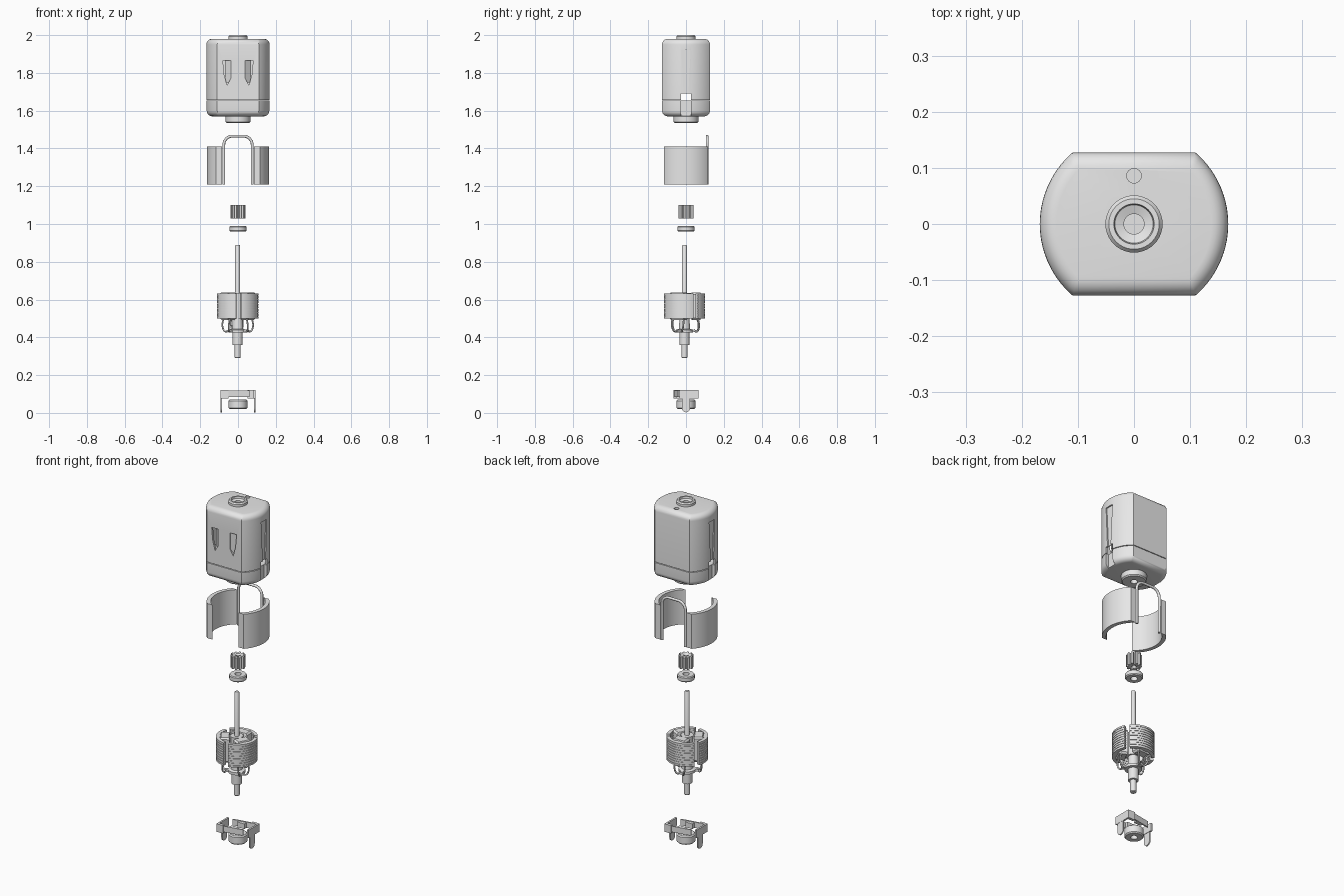
import bpy, bmesh
from math import sin, cos, asin, pi, radians
from mathutils import Matrix

cube = bpy.data.objects.get("Cube")
if cube:
    bpy.data.objects.remove(cube)

grey = bpy.data.materials.new("light_grey")
grey.use_nodes = True
grey.diffuse_color = (0.8, 0.8, 0.8, 1)
grey.node_tree.nodes["Principled BSDF"].inputs["Base Color"].default_value = (0.8, 0.8, 0.8, 1)


def select(ob):
    bpy.ops.object.select_all(action="DESELECT")
    ob.select_set(True)
    bpy.context.view_layer.objects.active = ob


def finish(name, bm):
    bmesh.ops.remove_doubles(bm, verts=bm.verts, dist=1e-5)
    bmesh.ops.recalc_face_normals(bm, faces=bm.faces)
    mesh = bpy.data.meshes.new(name)
    bm.to_mesh(mesh)
    bm.free()
    ob = bpy.data.objects.new(name, mesh)
    bpy.context.collection.objects.link(ob)
    mesh.materials.append(grey)
    select(ob)
    bpy.ops.object.shade_smooth_by_angle(angle=radians(35))
    return ob


AXES = {"z": lambda u, v, w: (u, v, w),
        "x": lambda u, v, w: (w, u, v),
        "y": lambda u, v, w: (u, w, v)}


def add_loft(bm, layers, axis="z", turn=0):
    """Skin equal-length outlines [(points, height), ...] and cap both ends."""
    spin = Matrix.Rotation(turn, 3, "Z")
    rings = []
    for pts, w in layers:
        ring = [bm.verts.new(AXES[axis](u, v, w)) for u, v in pts]
        for vert in ring:
            vert.co = spin @ vert.co
        rings.append(ring)
    n = len(rings[0])
    for a, b in zip(rings, rings[1:]):
        for i in range(n):
            j = (i + 1) % n
            bm.faces.new((a[i], a[j], b[j], b[i]))
    bm.faces.new(rings[0])
    bm.faces.new(rings[-1])


def loft(name, layers, axis="z", turn=0):
    bm = bmesh.new()
    add_loft(bm, layers, axis, turn)
    return finish(name, bm)


def prism(name, pts, lo, hi, axis="z", turn=0):
    return loft(name, [(pts, lo), (pts, hi)], axis, turn)


def lathe(name, profile, closed=False, at=(0, 0), steps=40):
    """Revolve (radius, height) points about z."""
    bm = bmesh.new()
    vs = [bm.verts.new((r, 0, z)) for r, z in profile]
    edges = [bm.edges.new(p) for p in zip(vs, vs[1:])]
    if closed:
        edges.append(bm.edges.new((vs[-1], vs[0])))
    bmesh.ops.spin(bm, geom=vs + edges, cent=(0, 0, 0), axis=(0, 0, 1),
                   angle=2 * pi, steps=steps)
    bmesh.ops.translate(bm, verts=bm.verts, vec=(*at, 0))
    return finish(name, bm)


def tube(name, points, radius, smooth=True):
    data = bpy.data.curves.new(name, "CURVE")
    data.dimensions = "3D"
    data.bevel_depth, data.bevel_resolution = radius, 3
    data.use_fill_caps = True
    sp = data.splines.new("NURBS" if smooth else "POLY")
    sp.points.add(len(points) - 1)
    for p, co in zip(sp.points, points):
        p.co = (*co, 1)
    if smooth:
        sp.order_u, sp.use_endpoint_u = 3, True
    ob = bpy.data.objects.new(name, data)
    bpy.context.collection.objects.link(ob)
    data.materials.append(grey)
    return ob


def cut(ob, cutter):
    cutter.hide_render = True
    mod = ob.modifiers.new("cut", "BOOLEAN")
    mod.operation, mod.solver, mod.object = "DIFFERENCE", "EXACT", cutter
    select(ob)
    bpy.ops.object.modifier_apply(modifier=mod.name)
    bpy.data.objects.remove(cutter)


def arc(r, a, b, n, cx=0, cy=0):
    return [(cx + r * cos(a + (b - a) * i / n), cy + r * sin(a + (b - a) * i / n))
            for i in range(n + 1)]


def circle(r, cx=0, cy=0, n=32):
    return arc(r, 0, 2 * pi, n, cx, cy)[:-1]


def rect(x0, x1, y0, y1):
    return [(x0, y0), (x1, y0), (x1, y1), (x0, y1)]


# Housing: round outline with flat front and back
def outline(inset):
    r, h = 0.168 - inset, 0.127 - inset
    a = asin(h / r)
    return arc(r, -a, a, 28) + arc(r, pi - a, pi + a, 28)


def rounded(z_end, direction, radius):
    return [(outline(radius * (1 - cos(t * pi / 12))),
             z_end + direction * radius * (sin(t * pi / 12) - 1)) for t in range(7)]


can = loft("motor_can", [(outline(0), 1.657)] + rounded(1.98, 1, 0.03))
cut(can, prism("can_hollow", outline(0.012), 1.6, 1.962))
cut(can, prism("shaft_hole", circle(0.03), 1.9, 2.05))
cut(can, prism("vent_hole", circle(0.013, 0, 0.086), 1.9, 2.05))
cap = loft("end_cap", [(outline(0), 1.653)] + rounded(1.57, -1, 0.03))
cut(cap, prism("cap_hole", circle(0.03), 1.5, 1.63))

for s in (-1, 1):
    # Front windows with a tab bent inwards
    window = [(s * 0.08, 1.865), (s * 0.038, 1.865), (s * 0.038, 1.77),
              (s * 0.058, 1.735), (s * 0.073, 1.79)]
    cut(can, prism("window_cutter", window, -0.2, -0.09, "y"))
    tab = [(s * 0.038, -0.125), (s * 0.07, -0.1), (s * 0.067, -0.095), (s * 0.036, -0.118)]
    prism("window_tab", tab, 1.75, 1.865)
    # Side groove and terminal notch
    groove = [(-0.025, 1.92), (0.025, 1.92), (0.012, 1.68), (-0.012, 1.68)]
    ends = sorted((s * 0.16, s * 0.2))
    cut(can, prism("groove_cutter", groove, *ends, "x"))
    for part in (can, cap):
        notch = rect(-0.027, 0.027, 1.56, 1.69)
        cut(part, prism("notch_cutter", notch, *sorted((s * 0.148, s * 0.2)), "x"))
for part in (can, cap):
    select(part)
    bpy.ops.object.shade_smooth_by_angle(angle=radians(35))

lathe("top_bearing", [(0.018, 1.95), (0.018, 1.985), (0.034, 1.99), (0.036, 2.0),
                      (0.045, 2.0), (0.051, 1.993), (0.051, 1.95)], True)
lathe("bottom_bearing", [(0.018, 1.62), (0.018, 1.535), (0.06, 1.535),
                         (0.066, 1.541), (0.066, 1.6)], True)

# Field magnets
a_out, a_in = asin(0.116 / 0.165), asin(0.116 / 0.143)
for side, turn in (("left", 0), ("right", pi)):
    prism(side + "_magnet", arc(0.165, -a_out, a_out, 24) + arc(0.143, a_in, -a_in, 24),
          1.21, 1.41, turn=turn)

# Magnet retaining clip
clip = [(0.075, 1.21)] + arc(0.045, 0, pi / 2, 8, 0.03, 1.42)
clip += [(-x, z) for x, z in reversed(clip)]
tube("magnet_clip", [(x, 0.112, z) for x, z in clip], 0.0075, False)

# Pinion gear and washer
teeth = []
for i in range(10):
    for off, r in ((-13, 0.028), (-8, 0.04), (8, 0.04), (13, 0.028)):
        a = radians(i * 36 + off)
        teeth.append((r * cos(a), r * sin(a)))
gear = prism("pinion_gear", teeth, 1.03, 1.1)
cut(gear, prism("gear_bore", circle(0.013), 1, 1.2))
lathe("washer", [(0.018, 0.96), (0.042, 0.96), (0.046, 0.965), (0.046, 0.985),
                 (0.042, 0.99), (0.018, 0.99)], True)

# Rotor: shaft, commutator, laminated poles, coils and wires
AX = (-0.002, -0.008)
rotor = [lathe("shaft", [(0, 0.29), (0.013, 0.29), (0.016, 0.294), (0.016, 0.37),
                         (0.013, 0.37), (0.013, 0.885), (0.01, 0.89), (0, 0.89)]),
         lathe("commutator", [(0, 0.36), (0.027, 0.36), (0.027, 0.425), (0.045, 0.425),
                              (0.045, 0.44), (0.03, 0.445), (0.026, 0.5), (0.034, 0.5),
                              (0.034, 0.635), (0, 0.635)])]
w, n = radians(53), radians(11)
pole = (arc(0.11, -w, w, 20) + arc(0.091, w, n, 8) + [(0.02, 0.018), (0.02, -0.018)]
        + arc(0.091, -n, -w, 8))
inner = [(x * 0.975, y * 0.975) for x, y in pole]
LAYERS = 10
step = 0.135 / LAYERS
for k in range(3):
    turn = radians(-27 + 120 * k)
    stack = []
    for i in range(LAYERS):
        z = 0.5 + i * step
        stack += [(pole, z), (pole, z + step * 0.75)]
        if i < LAYERS - 1:
            stack += [(inner, z + step * 0.75), (inner, z + step)]
    rotor.append(loft("rotor_pole", stack, turn=turn))
    big, small = rect(0.036, 0.086, -0.04, 0.04), rect(0.04, 0.082, -0.032, 0.032)
    rotor.append(loft("coil", [(small, 0.493), (big, 0.503), (big, 0.628), (small, 0.638)],
                      turn=turn))
    rotor.append(prism("commutator_tab", rect(0.03, 0.062, -0.014, 0.014), 0.428, 0.44,
                       turn=turn))
    for s in (-1, 1):
        path = [(0.07, 24, 0.51), (0.084, 24, 0.48), (0.08, 20, 0.44),
                (0.062, 12, 0.425), (0.05, 8, 0.44)]
        rotor.append(tube("coil_wire", [(r * cos(turn + s * radians(a)),
                                         r * sin(turn + s * radians(a)), z)
                                        for r, a, z in path], 0.0045))
for ob in rotor:
    ob.location = (*AX, 0)

# Brush assembly: bushing and two brush arms with terminals
lathe("rear_bushing", [(0.018, 0.02), (0.044, 0.02), (0.05, 0.026), (0.05, 0.064),
                       (0.044, 0.07), (0.018, 0.07)], True)
for side, turn in (("left", 0), ("right", pi)):
    tongue = arc(0.022, pi, 2 * pi, 12, 0, 0.025) + [(0.022, 0.12), (-0.022, 0.12)]
    prism(side + "_terminal", tongue, 0.085, 0.092, "x", turn)
    prism(side + "_terminal_head", rect(-0.035, 0.064, 0.076, 0.122), 0.083, 0.093, "x", turn)
    prism(side + "_arm_root", rect(0.05, 0.093, 0.05, 0.066), 0.076, 0.122, turn=turn)
    arm = [(0.055, 0.055), (0.055, 0.063), (-0.06, 0.042), (-0.06, 0.034)]
    prism(side + "_brush_arm", arm, 0.084, 0.118, turn=turn)
    prism(side + "_brush", rect(-0.022, 0.022, 0.026, 0.046), 0.086, 0.116, turn=turn)
